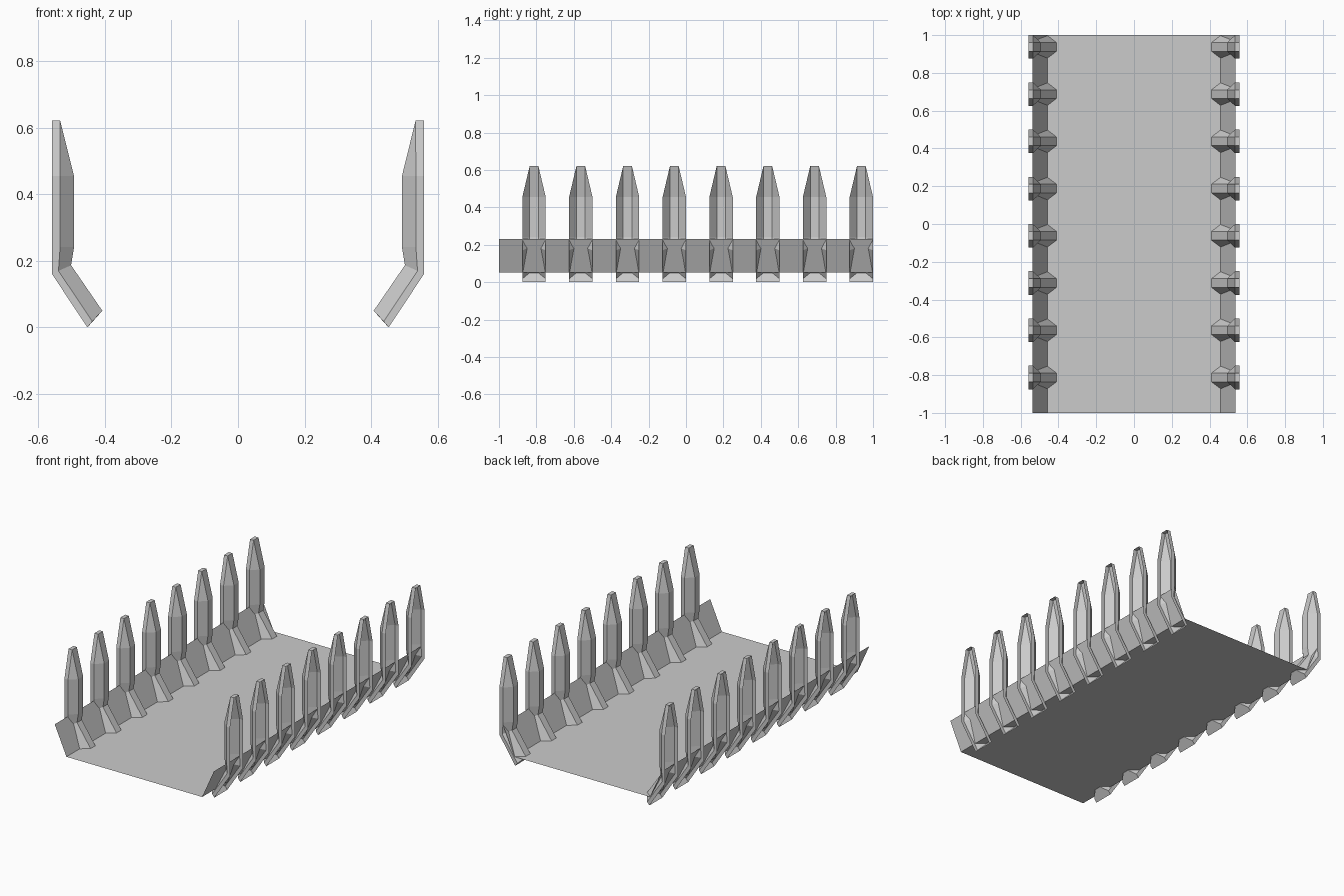
import bpy, bmesh

cube = bpy.data.objects.get("Cube")
if cube:
    bpy.data.objects.remove(cube, do_unlink=True)

grey = bpy.data.materials.new("plain grey")
grey.use_nodes = True
colour = (0.6, 0.6, 0.6, 1)
grey.diffuse_color = colour
grey.node_tree.nodes["Principled BSDF"].inputs["Base Color"].default_value = colour


def finish(bm, name):
    mesh = bpy.data.meshes.new(name)
    bm.to_mesh(mesh)
    bm.free()
    mesh.materials.append(grey)
    obj = bpy.data.objects.new(name, mesh)
    bpy.context.collection.objects.link(obj)
    return obj


# Thin sheet: flat floor with two splayed side walls
bm = bmesh.new()
profile = [(-0.537, 0.23), (-0.458, 0.053), (0.458, 0.053), (0.537, 0.23)]
rows = [[bm.verts.new((x, y, z)) for x, z in profile] for y in (-1, 1)]
for i in range(3):
    bm.faces.new((rows[0][i], rows[0][i + 1], rows[1][i + 1], rows[1][i]))
finish(bm, "floor_and_walls")

# Post stations from foot to tip: outer, middle and inner (x, z), half width
NARROW, WIDE = 0.023, 0.0625
STATIONS = [
    ((0.453, 0.0), (0.438, 0.018), (0.408, 0.05), WIDE),
    ((0.559, 0.16), (0.54, 0.17), (0.502, 0.187), WIDE),
    ((0.559, 0.242), (0.535, 0.242), (0.493, 0.242), WIDE),
    ((0.559, 0.455), (0.535, 0.455), (0.493, 0.455), WIDE),
    ((0.559, 0.622), (0.535, 0.622), (0.534, 0.622), NARROW),
]


def post(name, side, y):
    """Bent channel, open on its outer side, closed at foot and tip."""
    bm = bmesh.new()
    rings = []
    for outer, mid, inner, half in STATIONS:
        path = [(outer, -half), (mid, -half), (inner, -NARROW),
                (inner, NARROW), (mid, half), (outer, half)]
        rings.append([bm.verts.new((side * p[0], y + w, p[1])) for p, w in path])
    for a, b in zip(rings, rings[1:]):
        for i in range(5):
            bm.faces.new((a[i], a[i + 1], b[i + 1], b[i]))
    foot = bm.faces.new(rings[0])
    tip = bm.faces.new(rings[-1])
    bmesh.ops.remove_doubles(bm, verts=bm.verts, dist=0.002)
    bmesh.ops.recalc_face_normals(bm, faces=bm.faces)
    # Face the closed shell outward
    bm.normal_update()
    top = max(bm.faces, key=lambda f: f.calc_center_median().z)
    if top.normal.z < 0:
        bmesh.ops.reverse_faces(bm, faces=bm.faces)
    finish(bm, name)


# Eight posts along each side
for side, label in ((1, "left"), (-1, "right")):
    for k in range(8):
        post(f"{label}_post_{k + 1}", side, -0.8125 + 0.25 * k)
